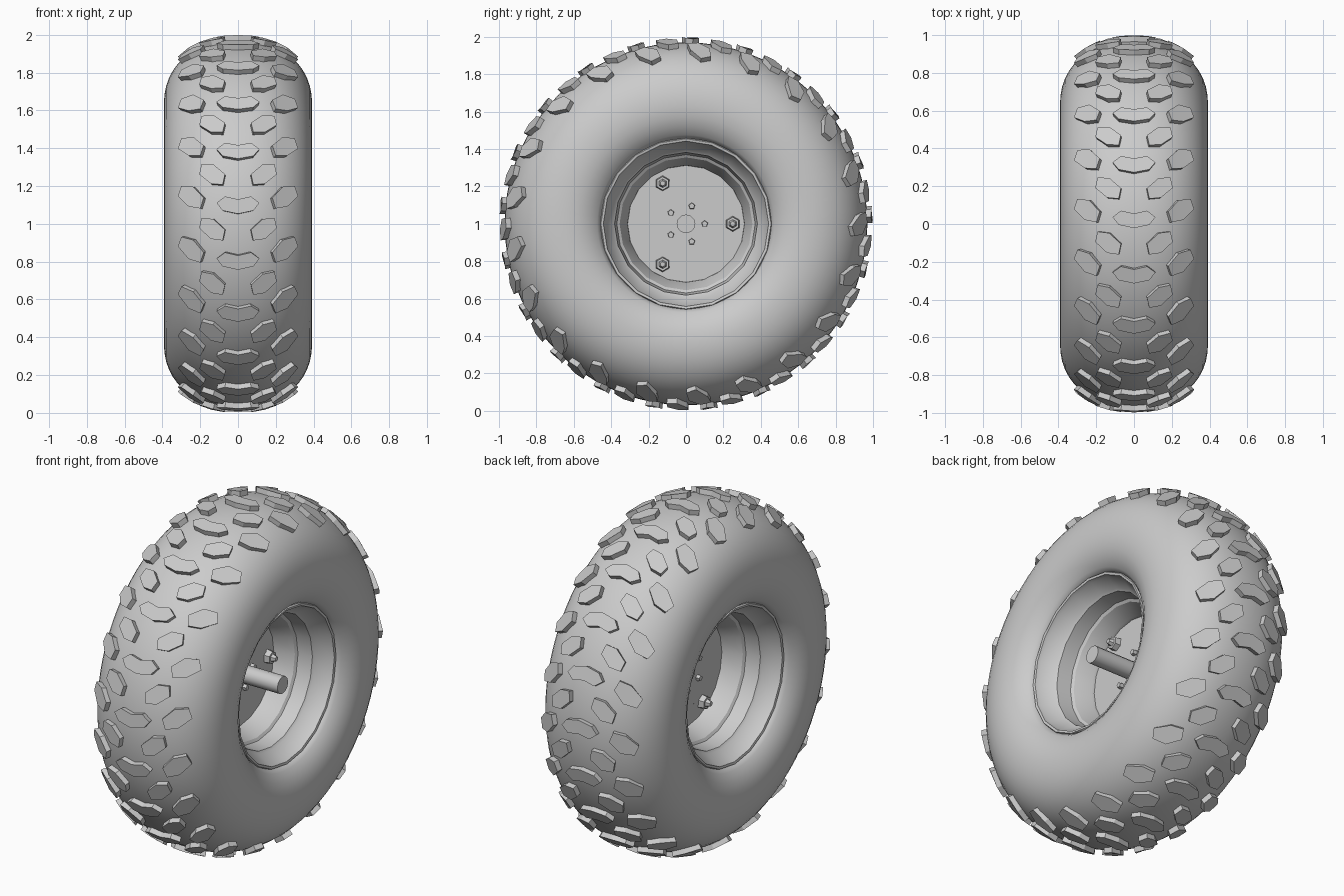
import bpy, bmesh, math
from mathutils import Matrix, Vector

cube = bpy.data.objects.get("Cube")
if cube:
    bpy.data.objects.remove(cube, do_unlink=True)

grey = bpy.data.materials.new("light_grey")
grey.use_nodes = True
grey.diffuse_color = (0.6, 0.6, 0.6, 1)
grey.node_tree.nodes["Principled BSDF"].inputs["Base Color"].default_value = (0.6, 0.6, 0.6, 1)

HALF_WIDTH, BULGE_R, CROWN = 0.392, 0.63, 0.34
POWER = 2.2


def finish(name, bm, smooth=None):
    """Turn a bmesh into a named object with its axle centre at z = 1."""
    bmesh.ops.recalc_face_normals(bm, faces=bm.faces)
    mesh = bpy.data.meshes.new(name)
    bm.to_mesh(mesh)
    bm.free()
    mesh.materials.append(grey)
    obj = bpy.data.objects.new(name, mesh)
    obj.location.z = 1
    bpy.context.collection.objects.link(obj)
    if smooth:
        bpy.ops.object.select_all(action="DESELECT")
        obj.select_set(True)
        bpy.context.view_layer.objects.active = obj
        bpy.ops.object.shade_smooth_by_angle(angle=math.radians(smooth))
    return obj


def polar(x, r, a):
    """Point on the wheel; angle a rises from the front."""
    return Vector((x, -r * math.cos(a), r * math.sin(a)))


def revolve(name, profile, steps, smooth):
    """Sweep a closed (x, radius) loop around the axle."""
    bm = bmesh.new()
    rings = [[bm.verts.new(polar(x, r, math.tau * i / steps)) for x, r in profile]
             for i in range(steps)]
    n = len(profile)
    for i in range(steps):
        a, b = rings[i], rings[(i + 1) % steps]
        for j in range(n):
            k = (j + 1) % n
            bm.faces.new((a[j], a[k], b[k], b[j]))
    return finish(name, bm, smooth)


def mirrored(half):
    return half + [(-x, r) for x, r in reversed(half) if x > 0]


def tread_radius(x):
    return BULGE_R + CROWN * (1 - abs(x / HALF_WIDTH) ** POWER) ** (1 / POWER)


# Tyre: rounded tread and bulging sidewalls that fold in to the rim
half = [(0.31, 0.455), (0.335, 0.475), (0.365, 0.52), (0.385, 0.57)]
for i in range(13):
    t = math.pi / 2 * i / 12
    half.append((HALF_WIDTH * math.cos(t) ** (2 / POWER) if i < 12 else 0,
                 BULGE_R + CROWN * math.sin(t) ** (2 / POWER)))
revolve("tyre", mirrored(half), 72, 60)

# Stepped rim
rim = [(0, 0.31), (0.03, 0.315), (0.12, 0.355), (0.13, 0.37), (0.215, 0.382),
       (0.225, 0.395), (0.295, 0.437), (0.315, 0.442), (0.318, 0.455), (0.3, 0.465)]
revolve("rim", [(-x, r) for x, r in reversed(rim[1:])] + rim, 20, 25)


def add_prism(bm, radius, sides, x0, x1, centre=(0, 0), tip=1.0):
    """Prism along the axle, set at a (y, z) centre, with a scaled far end."""
    turn = Matrix.Rotation(math.pi / 2, 4, "Y")
    spin = Matrix.Rotation(math.pi / 2 if x1 > x0 else -math.pi / 2, 4, "Z")
    if x1 < x0:
        turn = Matrix.Rotation(-math.pi / 2, 4, "Y")
    place = Matrix.Translation(((x0 + x1) / 2, *centre))
    bmesh.ops.create_cone(bm, cap_ends=True, segments=sides, radius1=radius,
                          radius2=radius * tip, depth=abs(x1 - x0),
                          matrix=place @ turn @ spin)


# Hub disc with a triangular plate on each face
bm = bmesh.new()
add_prism(bm, 0.325, 20, -0.014, 0.014)
finish("hub_disc", bm)

bm = bmesh.new()
corners = [(0.3 * math.cos(math.tau * k / 3), 0.3 * math.sin(math.tau * k / 3)) for k in range(3)]
ends = [[bm.verts.new((x, y, z)) for y, z in corners] for x in (-0.018, 0.018)]
for end in ends:
    bm.faces.new(end)
for k in range(3):
    m = (k + 1) % 3
    bm.faces.new((ends[0][k], ends[0][m], ends[1][m], ends[1][k]))
finish("hub_plate", bm)

# Axle
bm = bmesh.new()
add_prism(bm, 0.05, 12, -0.025, 0.29)
finish("axle", bm, 40)


def bolt_circle(name, count, ring, radius, sides, height, stud):
    """Nuts on both faces of the hub, optionally with a pointed stud."""
    bm = bmesh.new()
    for k in range(count):
        a = math.tau * k / count
        c = (ring * math.cos(a), ring * math.sin(a))
        for s in (-1, 1):
            add_prism(bm, radius, sides, 0.01 * s, height * s, c, 0.85)
            if stud:
                add_prism(bm, radius * 0.55, sides, height * s, (height + stud) * s, c, 0.6)
    finish(name, bm)


bolt_circle("wheel_nuts", 3, 0.25, 0.042, 6, 0.05, 0.025)
bolt_circle("hub_bolts", 5, 0.1, 0.019, 5, 0.04, 0)

# Tread blocks: flat outlines wrapped around the tyre and raised from it
ROWS = 21
FIRST = math.radians(5.7)
centre_shape = [(-0.108, 0.012), (-0.066, 0.045), (0, 0.03), (0.066, 0.045),
                (0.108, 0.012), (0.078, -0.028), (0, -0.045), (-0.078, -0.028)]
side_shape = [(-0.078, -0.008), (-0.05, 0.04), (0.03, 0.042),
              (0.078, 0.008), (0.05, -0.04), (-0.03, -0.042)]


def surface(x, a, lift):
    e = 0.002
    slope = (tread_radius(x + e) - tread_radius(x - e)) / (2 * e)
    n = math.hypot(slope, 1)
    return polar(x - slope / n * lift, tread_radius(x) + lift / n, a)


def tread_row(name, shape, x0, shift, tilt, side):
    bm = bmesh.new()
    c, s = math.cos(tilt), math.sin(tilt)
    for i in range(ROWS):
        a0 = FIRST + math.radians(shift) + math.tau * i / ROWS
        spots = [(side * (x0 + u * c - v * s), a0 + (u * s + v * c) / tread_radius(x0))
                 for u, v in shape]
        low, top = [[bm.verts.new(surface(x, a, lift)) for x, a in spots]
                    for lift in (-0.015, 0.029)]
        bm.faces.new(low)
        bm.faces.new(top)
        for j in range(len(spots)):
            k = (j + 1) % len(spots)
            bm.faces.new((low[j], low[k], top[k], top[j]))
    finish(name, bm)


tread_row("centre_tread", centre_shape, 0, 0, 0, 1)
for label, side in (("left", 1), ("right", -1)):
    tread_row(label + "_inner_tread", side_shape, 0.13, -7.3, math.radians(42), side)
    tread_row(label + "_outer_tread", side_shape, 0.235, 3.1, math.radians(48), side)
